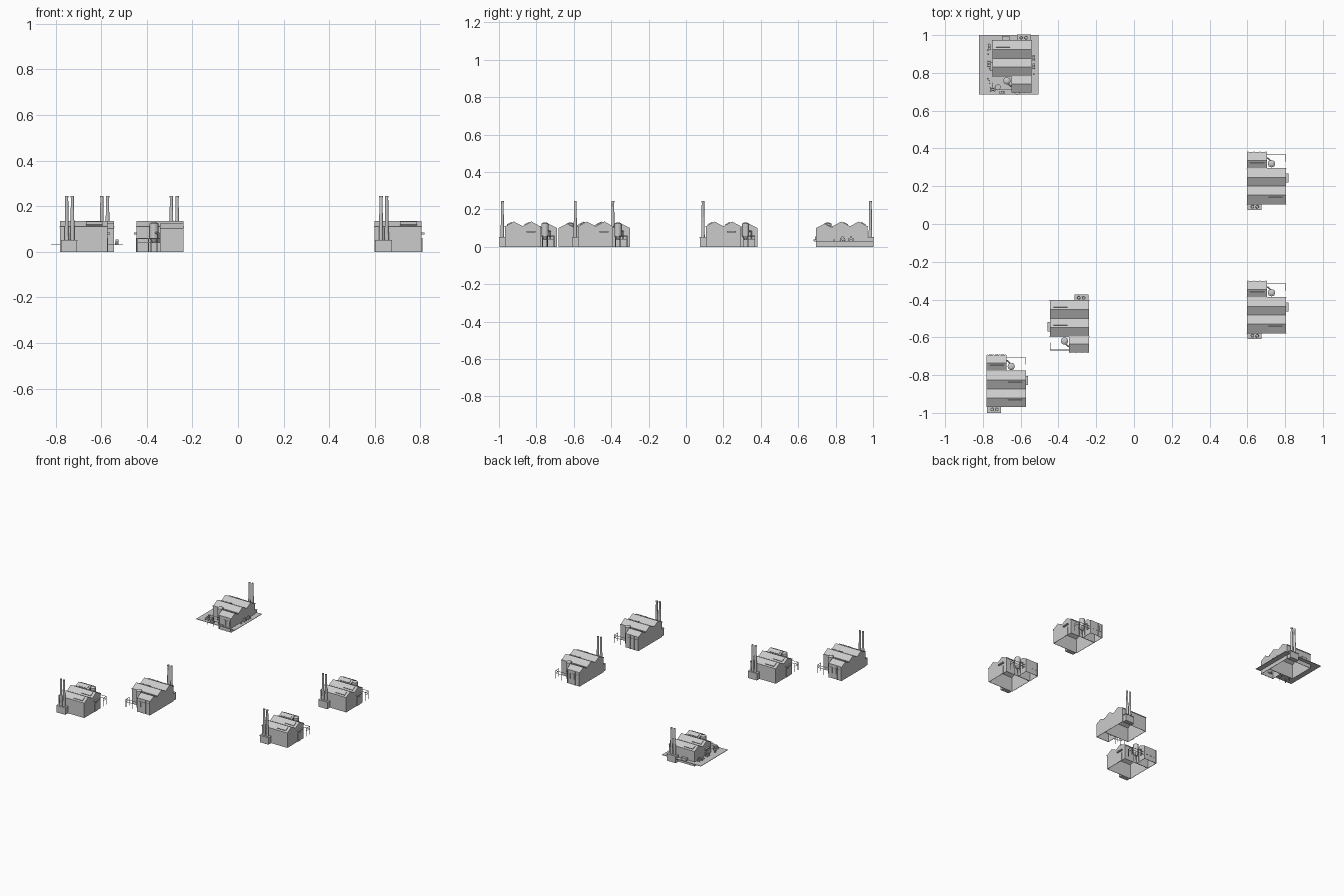
import bpy, bmesh, math, random
from mathutils import Matrix, Vector

if "Cube" in bpy.data.objects:
    bpy.data.objects.remove(bpy.data.objects["Cube"])

random.seed(4)
M = Matrix.Identity(4)      # placement of the building being made
SITE = ""


def add(name, bm, local=Matrix.Identity(4)):
    me = bpy.data.meshes.new(name)
    bm.to_mesh(me)
    bm.free()
    ob = bpy.data.objects.new(SITE + "_" + name, me)
    ob.matrix_world = M @ local
    bpy.context.collection.objects.link(ob)
    return ob


def box(name, x, y, z, tilt=0):
    """Box from ranges in x, y, z, optionally tilted about its x axis."""
    bm = bmesh.new()
    bmesh.ops.create_cube(bm, size=1)
    bmesh.ops.scale(bm, vec=(x[1] - x[0], y[1] - y[0], z[1] - z[0]), verts=bm.verts)
    c = Vector(((x[0] + x[1]) / 2, (y[0] + y[1]) / 2, (z[0] + z[1]) / 2))
    return add(name, bm, Matrix.Translation(c) @ Matrix.Rotation(tilt, 4, 'X'))


def tube(name, a, b, r1, r2=None, sides=12):
    a, b = Vector(a), Vector(b)
    d = b - a
    bm = bmesh.new()
    bmesh.ops.create_cone(bm, cap_ends=True, segments=sides, radius1=r1,
                          radius2=r1 if r2 is None else r2, depth=d.length)
    rot = d.to_track_quat('Z', 'Y').to_matrix().to_4x4()
    return add(name, bm, Matrix.Translation((a + b) / 2) @ rot)


def shell(name, profile, x0, x1):
    """Hollow building: a y-z profile run along x, open at the bottom."""
    bm = bmesh.new()
    f = bm.faces.new([bm.verts.new((x0, y, z)) for y, z in profile])
    ext = bmesh.ops.extrude_face_region(bm, geom=[f])["geom"]
    bmesh.ops.translate(bm, vec=(x1 - x0, 0, 0),
                        verts=[v for v in ext if isinstance(v, bmesh.types.BMVert)])
    if len([g for g in bm.faces if len(g.verts) == len(profile)]) < 2:
        bm.faces.new([v for v in bm.verts if abs(v.co.x - x0) < 1e-6])
    bmesh.ops.recalc_face_normals(bm, faces=bm.faces)
    floor = [g for g in bm.faces if all(abs(v.co.z) < 1e-6 for v in g.verts)]
    bmesh.ops.delete(bm, geom=floor, context='FACES')
    ob = add(name, bm)
    mod = ob.modifiers.new("wall_thickness", 'SOLIDIFY')
    mod.thickness = 0.003
    mod.offset = -1


def factory(site, cx, cy, turned):
    global M, SITE
    SITE = site
    M = Matrix.Translation((cx, cy, 0)) @ Matrix.Rotation(math.pi if turned else 0, 4, 'Z')
    # double-gabled hall and single-gabled annex
    shell("hall", [(-.094, 0), (-.094, .109), (-.047, .135), (0, .11),
                   (.047, .135), (.094, .109), (.094, 0)], -.105, .102)
    shell("annex", [(.094, 0), (.094, .102), (.136, .124), (.18, .102), (.18, 0)],
          -.105, 0)
    # skylights and eave trims
    tilt = math.atan2(.025, .047)
    for i, r in enumerate((-.047, .047)):
        box(f"skylight_{i}", (.008, .082), (r - .038, r - .009), (.119, .127), tilt)
    box("annex_skylight", (-.088, -.012), (.104, .127), (.111, .117), tilt)
    for s in (-1, 1):
        box("eave_trim", (-.107, .104), (s * .095 - .002, s * .095 + .002), (.106, .111))
    # chimney house with two stacks and rims
    box("chimney_house", (-.1, -.03), (-.125, -.094), (0, .048))
    box("chimney_house_roof", (-.102, -.028), (-.127, -.094), (.048, .052))
    for x in (-.076, -.051):
        tube("chimney", (x, -.109, .05), (x, -.109, .242), .0095, .0065)
        tube("chimney_rim", (x, -.109, .238), (x, -.109, .245), .0078)
    # loading canopy and door on the side
    box("canopy", (.102, .114), (.02, .068), (.076, .084))
    box("side_door", (.102, .105), (.026, .062), (0, .06))
    # raised silo on legs with top pipe into the annex
    sx, sy = .025, .119
    tube("silo", (sx, sy, .058), (sx, sy, .124), .019, sides=16)
    tube("silo_cap", (sx, sy, .124), (sx, sy, .13), .019, .008, sides=16)
    tube("silo_hopper", (sx, sy, .038), (sx, sy, .058), .006, .019, sides=16)
    for dx in (-1, 1):
        for dy in (-1, 1):
            x, y = sx + dx * .013, sy + dy * .013
            tube("silo_leg", (x, y, 0), (x, y, .06), .002, sides=6)
    tube("silo_pipe_up", (.006, .148, .04), (.006, .148, .085), .004, sides=8)
    tube("silo_pipe_across", (.006, .148, .083), (sx, sy + .01, .083), .004, sides=8)
    tube("silo_pipe_wall", (-.01, .148, .042), (.008, .148, .042), .004, sides=8)
    # yard pipe rack
    for z in (.04, .058):
        tube("yard_pipe", (-.002, .167, z), (.1, .167, z), .0018, sides=6)
        tube("yard_pipe_return", (.1, .167, z), (.1, .13, z), .0018, sides=6)
    for p in ((.05, .167), (.1, .167), (.1, .13)):
        tube("yard_post", (*p, 0), (*p, .06), .002, sides=6)
    # pilasters and windows on annex front
    for x in (-.1, -.068, -.036, -.005):
        box("annex_pilaster", (x - .003, x + .003), (.18, .183), (0, .1))
    for x in (-.084, -.052, -.02):
        box("annex_window", (x - .009, x + .009), (.18, .1815), (.04, .08))


factory("south_west_plant", -.675, -.873, False)
factory("south_east_plant", .703, -.483, False)
factory("north_east_plant", .703, .2, False)
factory("middle_plant", -.343, -.5, True)
factory("north_west_plant", -.648, .877, True)

# paved yard around the north-west plant (frame in turned building space)
for i, (x, y) in enumerate((((-.143, .172), (-.123, -.094)), ((-.143, .172), (.18, .192)),
                            ((-.143, -.105), (-.094, .18)), ((.102, .172), (-.094, .18)),
                            ((0, .102), (.094, .18)))):
    box(f"yard_{i}", x, y, (.029, .032))
# round porch, extra tank and utility shed
tube("porch", (-.03, .178, .03), (-.03, .178, .04), .016, sides=16)
tube("yard_tank", (.073, .152, .03), (.073, .152, .062), .015, sides=16)
box("utility_shed", (.01, .05), (-.118, -.098), (.03, .05))


def truck(x, y, along_y):
    a, b = (.007, .014) if along_y else (.014, .007)
    box("truck_bed", (x - a, x + a), (y - b, y + b), (.036, .046))
    box("truck_cab", (x - .006, x + .006), (y - .006, y + .006), (.046, .054))
    for dx in (-1, 1):
        for dy in (-1, 1):
            px, py = x + dx * a * .8, y + dy * b * .8
            tube("wheel", (px - .002, py, .036), (px + .002, py, .036), .0045, sides=8)


for t in ((-.117, -.005, True), (-.117, .04, True), (.118, -.06, True),
          (.12, .03, True), (.05, .18, False), (.1, .165, False)):
    truck(*t)
# barrels and crates scattered along the walls
for i in range(10):
    s = random.choice((-1, 1))
    x, y = s * random.uniform(.113, .13), random.uniform(-.09, .15)
    if i % 2:
        tube("barrel", (x, y, .031), (x, y, .042), .004, sides=8)
    else:
        box("crate", (x - .004, x + .004), (y - .004, y + .004), (.031, .04))
